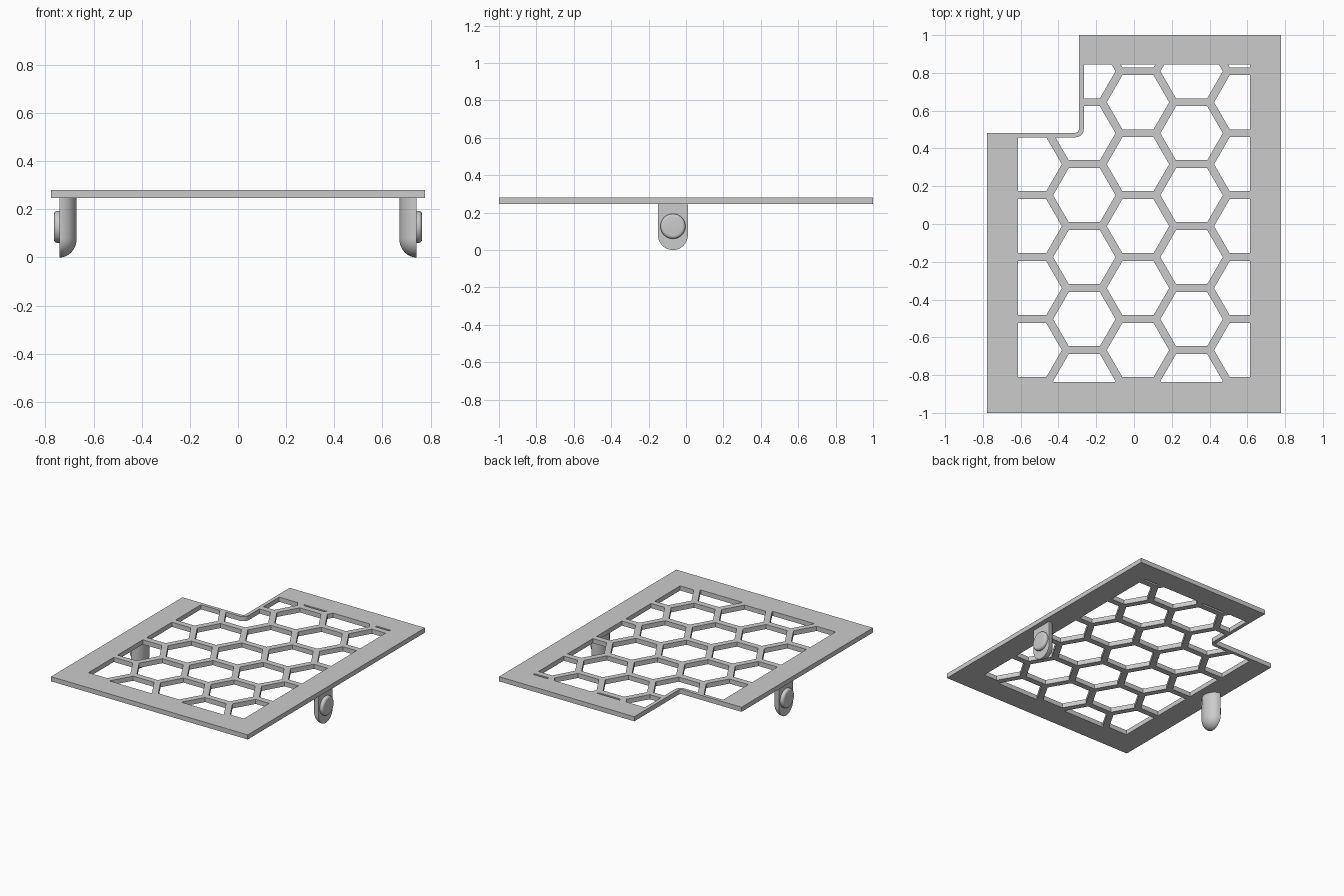
import bpy, bmesh, math
from mathutils import Matrix

cube = bpy.data.objects.get("Cube")
if cube:
    bpy.data.objects.remove(cube, do_unlink=True)

grey = bpy.data.materials.new("light grey")
grey.use_nodes = True
GREY = (0.6, 0.6, 0.6, 1)
grey.diffuse_color = GREY
grey.node_tree.nodes["Principled BSDF"].inputs["Base Color"].default_value = GREY

PLATE_BOTTOM, PLATE_TOP = 0.247, 0.28


def add_object(name, bm):
    bmesh.ops.recalc_face_normals(bm, faces=bm.faces)
    mesh = bpy.data.meshes.new(name)
    bm.to_mesh(mesh)
    bm.free()
    mesh.materials.append(grey)
    obj = bpy.data.objects.new(name, mesh)
    bpy.context.collection.objects.link(obj)
    return obj


def add_prism(bm, outline, z0, z1):
    face = bm.faces.new([bm.verts.new((x, y, z0)) for x, y in outline])
    top = bmesh.ops.extrude_face_region(bm, geom=[face])["geom"]
    verts = [v for v in top if isinstance(v, bmesh.types.BMVert)]
    bmesh.ops.translate(bm, verts=verts, vec=(0, 0, z1 - z0))


def prism(name, outline, z0, z1):
    bm = bmesh.new()
    add_prism(bm, outline, z0, z1)
    return add_object(name, bm)


def select(obj):
    bpy.ops.object.select_all(action="DESELECT")
    obj.select_set(True)
    bpy.context.view_layer.objects.active = obj


def cut(obj, cutter, operation):
    mod = obj.modifiers.new("cut", "BOOLEAN")
    mod.operation, mod.solver, mod.object = operation, "EXACT", cutter
    select(obj)
    bpy.ops.object.modifier_apply(modifier=mod.name)
    bpy.data.objects.remove(cutter, do_unlink=True)


def notched(left, right, bottom, top, notch_x, notch_y, radius, steps=8):
    """Rectangle with its back right corner missing and the inner corner rounded."""
    arc = []
    for i in range(steps + 1):
        a = math.pi / 2 * i / steps
        arc.append((notch_x - radius + radius * math.cos(a),
                    notch_y + radius - radius * math.sin(a)))
    return [(left, bottom), (right, bottom), (right, top), (notch_x, top),
            *arc, (left, notch_y)]


# Plate with a notch in one corner
plate = prism("grille_plate", notched(-0.777, 0.777, -1, 1, -0.292, 0.483, 0.018),
              PLATE_BOTTOM, PLATE_TOP)

# Honeycomb openings, limited to the window inside the border
PITCH, STRUT = 0.328, 0.042
RADIUS = (PITCH - STRUT) / math.sqrt(3)
bm = bmesh.new()
for col in range(-3, 4):
    cx = 0.021 + col * PITCH * math.sqrt(3) / 2
    for row in range(-4, 5):
        cy = -0.0115 + (row + 0.5 * (col % 2)) * PITCH
        hexagon = [(cx + RADIUS * math.cos(k * math.pi / 3),
                    cy + RADIUS * math.sin(k * math.pi / 3)) for k in range(6)]
        add_prism(bm, hexagon, 0.2, 0.33)
holes = add_object("hole_cutter", bm)
window = prism("window_cutter", notched(-0.614, 0.614, -0.836, 0.844, -0.266, 0.459, 0.043),
               0.22, 0.31)
cut(holes, window, "INTERSECT")
cut(plate, holes, "DIFFERENCE")

# Clip legs: half-round posts with a domed end, and a round button outside
LEG_Y, LEG_R, LEG_DEPTH, LEG_X = -0.07, 0.08, 0.071, 0.741
BUTTON_Z, BUTTON_R, BUTTON_H = 0.127, 0.067, 0.026

for side, name in ((1, "left"), (-1, "right")):
    bm = bmesh.new()
    bmesh.ops.create_uvsphere(bm, u_segments=48, v_segments=24, radius=LEG_R)
    for v in bm.verts:
        v.co.z = PLATE_BOTTOM + 0.005 if v.co.z > 0.001 else v.co.z + LEG_R
    geom = bm.verts[:] + bm.edges[:] + bm.faces[:]
    bmesh.ops.bisect_plane(bm, geom=geom, plane_co=(0, 0, 0), plane_no=(side, 0, 0),
                           clear_outer=True, dist=1e-5)
    rim = [e for e in bm.edges if e.is_boundary]
    bmesh.ops.holes_fill(bm, edges=rim, sides=0)
    for v in bm.verts:
        v.co.x = side * LEG_X + v.co.x * LEG_DEPTH / LEG_R
        v.co.y += LEG_Y
    leg = add_object(name + "_leg", bm)

    bm = bmesh.new()
    place = (Matrix.Translation((side * (LEG_X + BUTTON_H / 2 - 0.002), LEG_Y, BUTTON_Z))
             @ Matrix.Rotation(side * math.pi / 2, 4, "Y"))
    bmesh.ops.create_cone(bm, cap_ends=True, segments=48, radius1=BUTTON_R,
                          radius2=BUTTON_R, depth=BUTTON_H, matrix=place)
    outer = [e for e in bm.edges
             if all(abs(v.co.x) > LEG_X + BUTTON_H / 2 for v in e.verts)]
    bmesh.ops.bevel(bm, geom=outer, offset=0.016, segments=5, profile=0.5,
                    affect="EDGES")
    button = add_object(name + "_button", bm)

    for obj in (leg, button):
        select(obj)
        bpy.ops.object.shade_smooth_by_angle(angle=math.radians(35))
